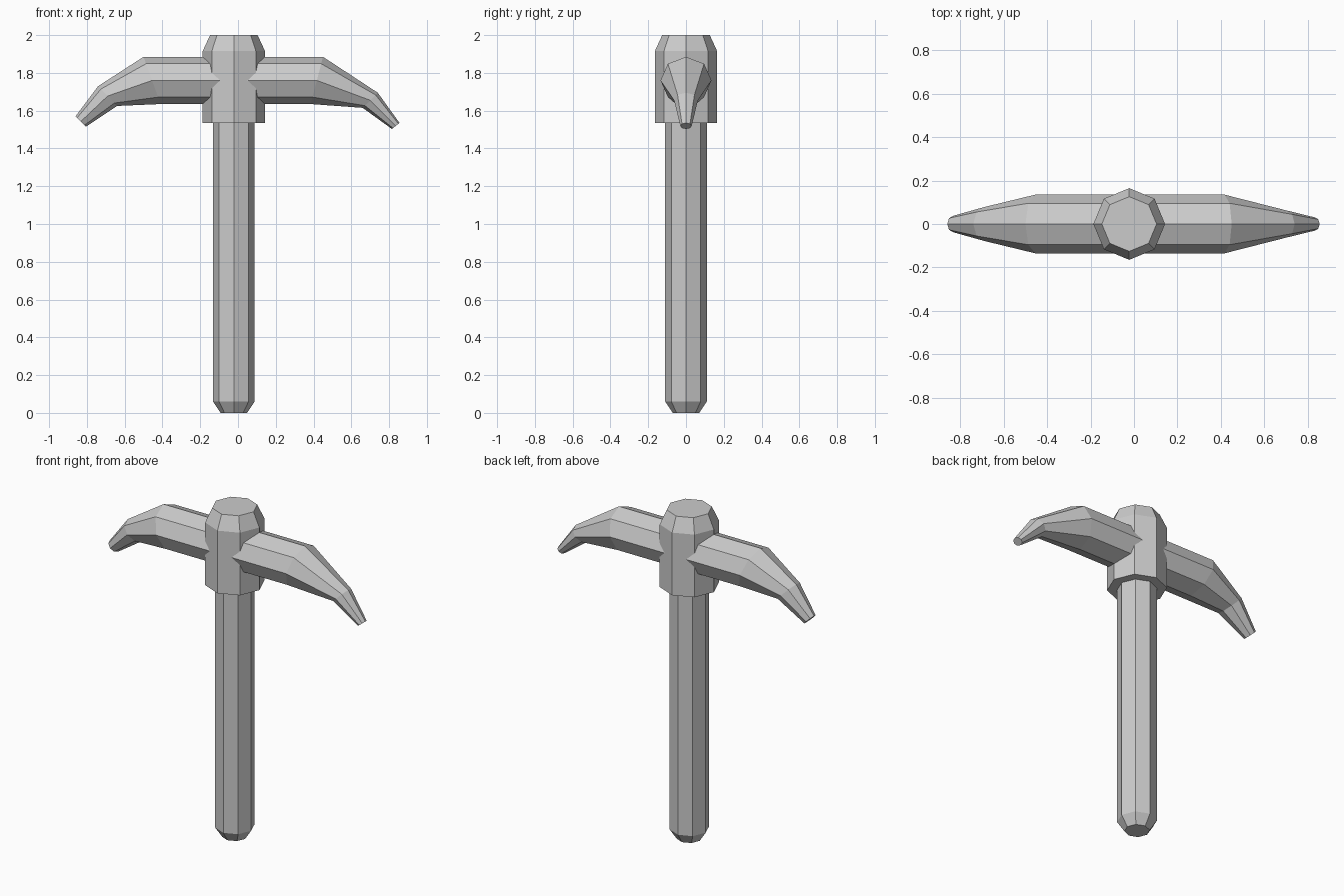
import bpy
import bmesh
from math import cos, sin, tau
from mathutils import Vector

if "Cube" in bpy.data.objects:
    bpy.data.objects.remove(bpy.data.objects["Cube"])

SIDES = 8
CX = -0.022  # handle axis sits slightly left of centre


def loft(name, sections):
    """Skin octagonal rings; each section is (centre, half axis u, half axis v)."""
    bm = bmesh.new()
    rings = []
    for c, u, v in sections:
        c, u, v = Vector(c), Vector(u), Vector(v)
        rings.append([bm.verts.new(c + u * cos(tau * i / SIDES) + v * sin(tau * i / SIDES))
                      for i in range(SIDES)])
    for a, b in zip(rings, rings[1:]):
        for i in range(SIDES):
            j = (i + 1) % SIDES
            bm.faces.new((a[i], a[j], b[j], b[i]))
    bm.faces.new(rings[0][::-1])
    bm.faces.new(rings[-1])
    bmesh.ops.recalc_face_normals(bm, faces=bm.faces)
    mesh = bpy.data.meshes.new(name)
    bm.to_mesh(mesh)
    bm.free()
    obj = bpy.data.objects.new(name, mesh)
    bpy.context.collection.objects.link(obj)
    return obj


def upright(name, profile):
    """Vertical octagonal part from (radius, z) pairs."""
    return loft(name, [((CX, 0, z), (r, 0, 0), (0, r, 0)) for r, z in profile])


def slanted(top, bottom, width):
    """Pick section from its top and bottom points in xz and its half width in y."""
    t, b = Vector((top[0], 0, top[1])), Vector((bottom[0], 0, bottom[1]))
    return ((t + b) / 2, (t - b) / 2, (0, width, 0))


# Handle with chamfered foot
upright("handle", [(0.07, 0), (0.11, 0.06), (0.11, 1.6)])

# Collar with chamfered top
upright("collar", [(0.165, 1.535), (0.165, 1.915), (0.126, 2.0)])

# Curved pick head, from left tip to right tip
loft("pick_head", [
    slanted((-0.86, 1.57), (-0.805, 1.515), 0.038),
    slanted((-0.74, 1.73), (-0.64, 1.625), 0.078),
    slanted((-0.50, 1.885), (-0.41, 1.635), 0.135),
    slanted((0.45, 1.885), (0.385, 1.635), 0.135),
    slanted((0.74, 1.695), (0.66, 1.615), 0.063),
    slanted((0.855, 1.535), (0.815, 1.503), 0.03),
])
